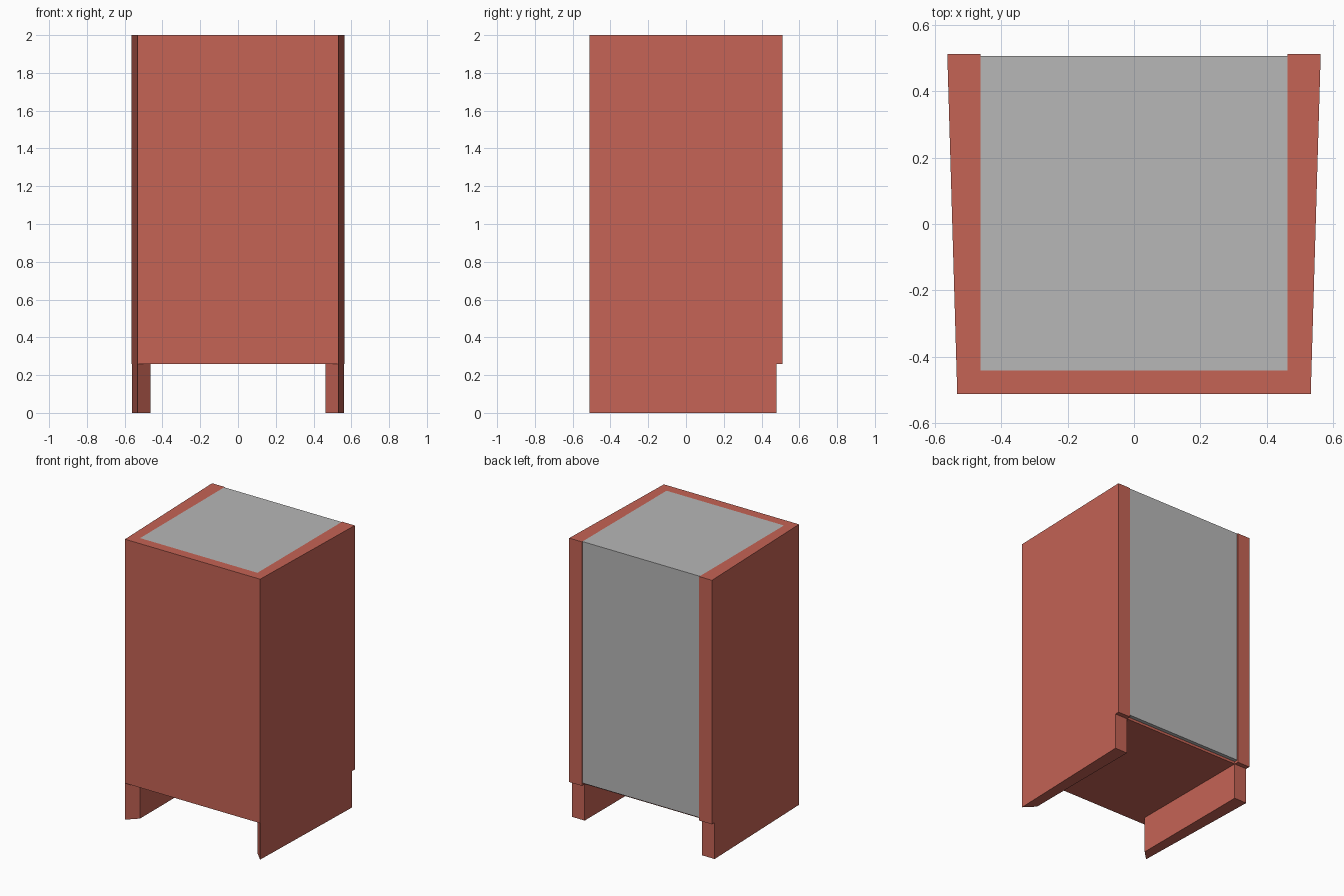
import bpy, bmesh

if "Cube" in bpy.data.objects:
    bpy.data.objects.remove(bpy.data.objects["Cube"])

TOP, UNDER = 2.0, 0.26          # top of cabinet, underside of body
FRONT, BACK, LEG_BACK = -0.512, 0.512, 0.48
INNER, OUT_F, OUT_B = 0.463, 0.533, 0.563   # inner width, outer width front/back
MITRE = 0.07                    # front board thickness


def material(name, color):
    m = bpy.data.materials.new(name)
    m.diffuse_color = (*color, 1)
    m.use_nodes = True
    m.node_tree.nodes["Principled BSDF"].inputs["Base Color"].default_value = m.diffuse_color
    return m


RED = material("brick red", (0.56, 0.126, 0.091))
GREY = material("grey", (0.475, 0.475, 0.475))


def prism(name, loop_a, loop_b, mat):
    """Solid between two matching point loops."""
    bm = bmesh.new()
    a = [bm.verts.new(p) for p in loop_a]
    b = [bm.verts.new(p) for p in loop_b]
    bm.faces.new(a)
    bm.faces.new(b)
    for i in range(len(a)):
        j = (i + 1) % len(a)
        bm.faces.new((a[i], a[j], b[j], b[i]))
    bmesh.ops.recalc_face_normals(bm, faces=bm.faces)
    me = bpy.data.meshes.new(name)
    bm.to_mesh(me)
    bm.free()
    me.materials.append(mat)
    ob = bpy.data.objects.new(name, me)
    bpy.context.collection.objects.link(ob)
    return ob


def slab(name, plan, z0, z1, mat):
    return prism(name, [(x, y, z0) for x, y in plan], [(x, y, z1) for x, y in plan], mat)


def rect(x, y0, y1):
    return [(-x, y0), (x, y0), (x, y1), (-x, y1)]


def outer_x(y):
    return OUT_F + (OUT_B - OUT_F) * (y - FRONT) / (BACK - FRONT)


# Side boards: flared outwards to the back, mitred front edge, notched foot
profile = [(FRONT, 0), (LEG_BACK, 0), (LEG_BACK, UNDER),
           (BACK, UNDER), (BACK, TOP), (FRONT, TOP)]
for label, s in (("left", -1), ("right", 1)):
    outer = [(s * outer_x(y), y, z) for y, z in profile]
    inner = [(s * INNER, y + MITRE if y == FRONT else y, z) for y, z in profile]
    prism(label + "_side_board", outer, inner, RED)

# Front board, mitred into the sides
slab("front_board", [(-OUT_F, FRONT), (OUT_F, FRONT),
                     (INNER, FRONT + MITRE), (-INNER, FRONT + MITRE)], UNDER, TOP, RED)

# Bottom board, slightly recessed at the back
slab("bottom_board", rect(INNER, FRONT + MITRE, LEG_BACK), UNDER, UNDER + 0.018, RED)

# Grey core that shows on the top and back
slab("core", rect(INNER, FRONT + MITRE, 0.506), UNDER + 0.018, TOP, GREY)
